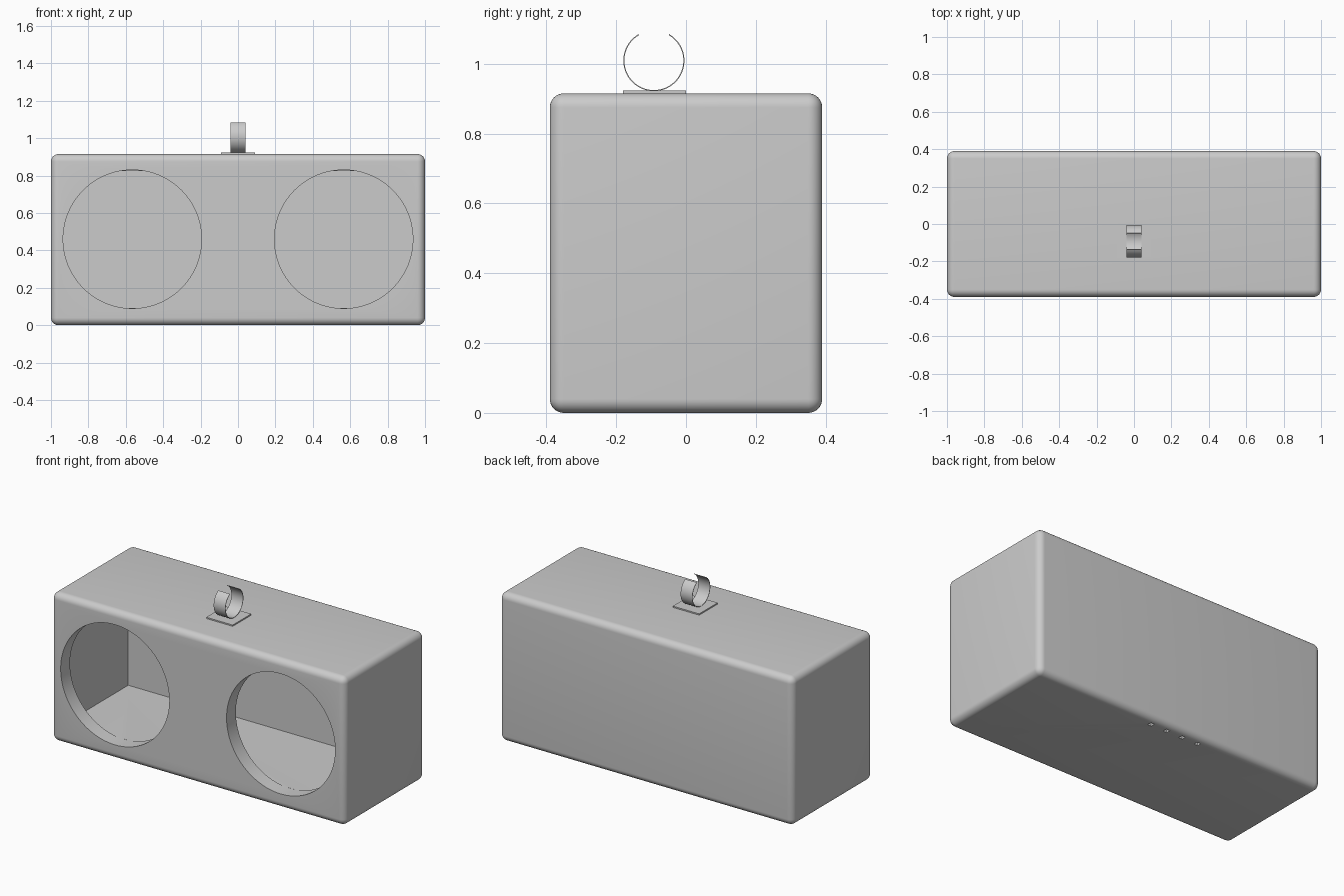
import bpy
import bmesh
from math import sin, cos, radians
from mathutils import Matrix, Vector

old = bpy.data.objects.get("Cube")
if old:
    bpy.data.objects.remove(old, do_unlink=True)

grey = bpy.data.materials.new("plain grey")
grey.use_nodes = True
grey.diffuse_color = (0.6, 0.6, 0.6, 1)
grey.node_tree.nodes["Principled BSDF"].inputs["Base Color"].default_value = (0.6, 0.6, 0.6, 1)


def make_object(name, bm):
    mesh = bpy.data.meshes.new(name)
    bmesh.ops.recalc_face_normals(bm, faces=bm.faces)
    bm.to_mesh(mesh)
    bm.free()
    mesh.materials.append(grey)
    obj = bpy.data.objects.new(name, mesh)
    bpy.context.collection.objects.link(obj)
    return obj


def box(name, low, high):
    low, high = Vector(low), Vector(high)
    bm = bmesh.new()
    place = Matrix.Translation((low + high) / 2) @ Matrix.Diagonal((*(high - low), 1))
    bmesh.ops.create_cube(bm, size=1, matrix=place)
    return make_object(name, bm)


def apply_modifiers(obj):
    bpy.context.view_layer.update()
    evaluated = obj.evaluated_get(bpy.context.evaluated_depsgraph_get())
    obj.data = bpy.data.meshes.new_from_object(evaluated)
    obj.modifiers.clear()


def smooth(obj):
    bpy.ops.object.select_all(action="DESELECT")
    obj.select_set(True)
    bpy.context.view_layer.objects.active = obj
    bpy.ops.object.shade_smooth_by_angle(angle=radians(30))


# Rounded cabinet
cabinet = box("cabinet", (-1, -0.39, 0), (1, 0.39, 0.915))
bevel = cabinet.modifiers.new("round_edges", "BEVEL")
bevel.width = 0.04
bevel.segments = 8

# Cutters: inner space, two front openings, row of sockets underneath
cutters = [box("cavity_cutter", (-0.955, -0.3, 0.091), (0.955, 0.296, 0.825))]
for side in (-1, 1):
    bm = bmesh.new()
    place = Matrix.Translation((side * 0.565, -0.4, 0.46)) @ Matrix.Rotation(radians(90), 4, "X")
    bmesh.ops.create_cone(bm, cap_ends=True, segments=96, radius1=0.37, radius2=0.37,
                          depth=0.202, matrix=place)
    cutters.append(make_object("opening_cutter", bm))
for i in range(4):
    x = (i - 1.5) * 0.11
    cutters.append(box("socket_cutter", (x - 0.013, 0.327, -0.05), (x + 0.013, 0.353, 0.05)))
for cutter in cutters:
    cutter.hide_render = True
    cut = cabinet.modifiers.new("cut", "BOOLEAN")
    cut.operation = "DIFFERENCE"
    cut.solver = "EXACT"
    cut.object = cutter
apply_modifiers(cabinet)
for cutter in cutters:
    bpy.data.objects.remove(cutter, do_unlink=True)
smooth(cabinet)

# Mounting plate on the top
box("clip_plate", (-0.09, -0.18, 0.913), (0.09, 0, 0.923))

# Thin spring clip, open at the top
bm = bmesh.new()
steps = 48
rows = []
for i in range(steps + 1):
    a = radians(30 + 300 * i / steps)
    y, z = -0.092 + 0.086 * sin(a), 1.009 + 0.086 * cos(a)
    rows.append([bm.verts.new((x, y, z)) for x in (-0.04, 0.04)])
for (a, b), (c, d) in zip(rows, rows[1:]):
    bm.faces.new((a, b, d, c))
clip = make_object("spring_clip", bm)
thick = clip.modifiers.new("thickness", "SOLIDIFY")
thick.thickness = 0.003
thick.offset = 0
apply_modifiers(clip)
smooth(clip)
